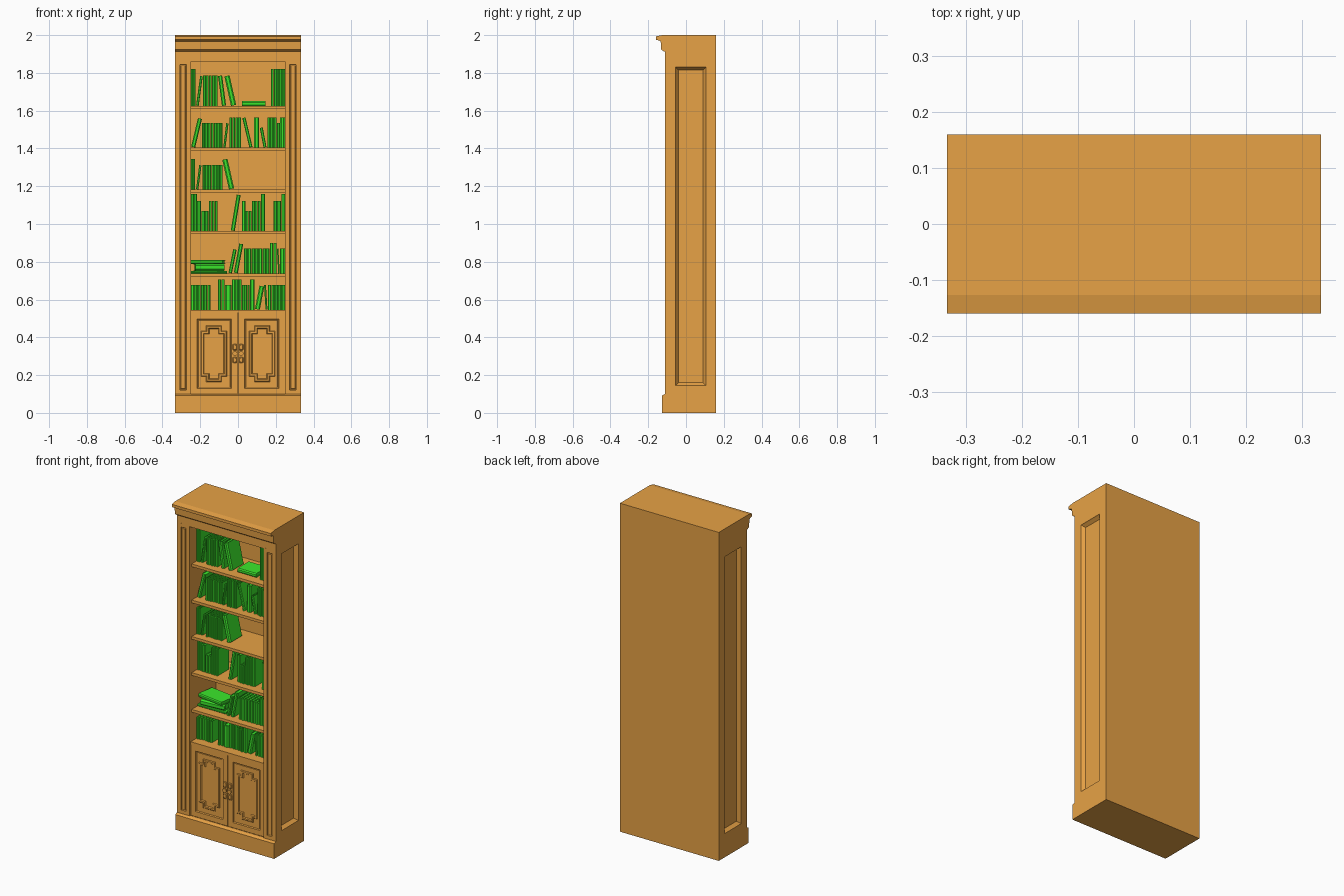
import bpy, bmesh, math, random
from mathutils import Matrix, Vector

random.seed(4)
if "Cube" in bpy.data.objects:
    bpy.data.objects.remove(bpy.data.objects["Cube"], do_unlink=True)


def make_material(name, rgb):
    mat = bpy.data.materials.new(name)
    mat.use_nodes = True
    mat.diffuse_color = (*rgb, 1)
    mat.node_tree.nodes["Principled BSDF"].inputs["Base Color"].default_value = (*rgb, 1)
    return mat


WOOD = make_material("honey wood", (0.82, 0.37, 0.062))
GREEN = make_material("book green", (0.045, 0.82, 0.025))


def finish(name, bm, mat):
    bmesh.ops.recalc_face_normals(bm, faces=bm.faces)
    mesh = bpy.data.meshes.new(name)
    bm.to_mesh(mesh)
    bm.free()
    mesh.materials.append(mat)
    obj = bpy.data.objects.new(name, mesh)
    bpy.context.collection.objects.link(obj)
    return obj


def add_box(bm, low, high, transform=Matrix()):
    low, high = Vector(low), Vector(high)
    scale = Matrix.Diagonal((*(high - low), 1))
    matrix = transform @ Matrix.Translation((low + high) / 2) @ scale
    bmesh.ops.create_cube(bm, size=1, matrix=matrix)


def add_prism(bm, points, offset, transform=Matrix()):
    """Extrude a planar outline by an offset."""
    face = bm.faces.new([bm.verts.new(transform @ Vector(p)) for p in points])
    grown = bmesh.ops.extrude_face_region(bm, geom=[face])["geom"]
    verts = [v for v in grown if isinstance(v, bmesh.types.BMVert)]
    bmesh.ops.translate(bm, verts=verts, vec=transform.to_3x3() @ Vector(offset))


def box(name, low, high):
    bm = bmesh.new()
    add_box(bm, low, high)
    return finish(name, bm, WOOD)


def profile_along_x(name, points, half_width):
    bm = bmesh.new()
    add_prism(bm, [(-half_width, y, z) for y, z in points], (2 * half_width, 0, 0))
    return finish(name, bm, WOOD)


def outline(hu, hv, notch):
    """Rectangle outline, optionally with stepped corners."""
    points = []
    for su, sv in ((1, 1), (-1, 1), (-1, -1), (1, -1)):
        corner = [(hu, hv)]
        if notch:
            corner = [(hu, hv - notch), (hu - notch, hv - notch), (hu - notch, hv)]
        if su * sv < 0:
            corner.reverse()
        points += [(su * u, sv * v) for u, v in corner]
    return points


def moulded(name, place, hu, hv, steps, notch=0):
    """Closed panel whose face steps through (inset, depth) rings."""
    bm = bmesh.new()
    rings = [[bm.verts.new(place(u, v, depth)) for u, v in outline(hu - inset, hv - inset, notch)]
             for inset, depth in steps]
    count = len(rings[0])
    for a, b in zip(rings, rings[1:]):
        for i in range(count):
            j = (i + 1) % count
            bm.faces.new((a[i], a[j], b[j], b[i]))
    bm.faces.new(rings[0])
    bm.faces.new(rings[-1])
    return finish(name, bm, WOOD)


def front_panel(name, cx, cz, hu, hv, steps, notch=0):
    return moulded(name, lambda u, v, d: (cx + u, d, cz + v), hu, hv, steps, notch)


# Case: plinth, cornice, lintel, back
W = 0.333
profile_along_x("plinth", [(0.16, 0), (-0.128, 0), (-0.128, 0.092), (-0.113, 0.099),
                           (-0.1, 0.099), (-0.1, 0.09), (0.16, 0.09)], W)
profile_along_x("cornice", [(0.16, 1.885), (-0.11, 1.885), (-0.11, 1.912), (-0.12, 1.915),
                            (-0.132, 1.924), (-0.134, 1.967), (-0.143, 1.971), (-0.16, 1.976),
                            (-0.16, 1.993), (-0.127, 2), (0.16, 2)], W)
box("lintel", (-0.332, -0.1095, 1.86), (0.332, 0.15, 1.886))
box("back_panel", (-0.332, 0.145, 0.085), (0.332, 0.16, 1.89))

# Sides with sunken panels, inner walls and fluted pilasters
for side, s in (("left", 1), ("right", -1)):
    moulded(side + "_side", lambda u, v, d: (s * d, 0.025 + u, 0.9875 + v), 0.135, 0.8975,
            [(0, 0.306), (0, W), (0.055, W), (0.058, 0.328), (0.07, 0.312)])
    box(side + "_inner_wall", (min(s * 0.25, s * 0.31), -0.1, 0.09),
        (max(s * 0.25, s * 0.31), 0.15, 1.88))
    front_panel(side + "_pilaster", s * 0.2915, 0.982, 0.0415, 0.884,
                [(0, -0.09), (0, -0.11), (0.0225, -0.11), (0.0245, -0.102),
                 (0.0285, -0.102), (0.0305, -0.108)])

# Shelves and cupboard
SHELVES = [0.546, 0.739, 0.963, 1.183, 1.405, 1.625]
for number, top in enumerate(SHELVES):
    box("shelf_%d" % (number + 1), (-0.25, -0.088 if number else -0.098, top - 0.017),
        (0.25, 0.146, top))
box("cupboard_body", (-0.25, -0.078, 0.09), (0.25, 0.146, 0.53))

# Doors with stepped panels, handles on the meeting stiles
for side, s in (("left", 1), ("right", -1)):
    front_panel(side + "_door", s * 0.1255, 0.314, 0.1235, 0.2155,
                [(0, -0.075), (0, -0.098), (0.0315, -0.098), (0.0345, -0.09),
                 (0.0385, -0.09), (0.0395, -0.092)])
    front_panel(side + "_door_stepped_panel", s * 0.1275, 0.313, 0.069, 0.149,
                [(0, -0.085), (0, -0.094), (0.004, -0.098), (0.013, -0.098),
                 (0.017, -0.092)], notch=0.028)
    for spot, z in (("upper", 0.348), ("lower", 0.28)):
        front_panel(side + "_handle_" + spot + "_plate", s * 0.016, z, 0.012, 0.017,
                    [(0, -0.095), (0, -0.1), (0.004, -0.104)], notch=0.004)
    bm = bmesh.new()
    turn = Matrix.Translation((s * 0.016, -0.1, 0.314)) @ Matrix.Rotation(math.pi / 2, 4, "X")
    bmesh.ops.create_cone(bm, cap_ends=True, segments=12, radius1=0.009, radius2=0.013,
                          depth=0.016, matrix=turn)
    finish(side + "_knob", bm, WOOD)

# Books
SMALL, MEDIUM, TALL, HUGE = 0.105, 0.13, 0.16, 0.195


def add_book(bm, thick, height, transform, depth=0.11):
    """Wrapped cover with a rounded spine, recessed pages."""
    cover, lip, bulge = min(0.003, thick / 5), 0.004, thick / 4
    inner = bulge + cover
    cover_outline = [(0, depth, 0), (0, bulge, 0), (bulge, 0, 0), (thick - bulge, 0, 0),
                     (thick, bulge, 0), (thick, depth, 0), (thick - cover, depth, 0),
                     (thick - cover, inner, 0), (cover, inner, 0), (cover, depth, 0)]
    add_prism(bm, cover_outline, (0, 0, height), transform)
    add_box(bm, (cover, inner, lip), (thick - cover, depth - lip, height - lip), transform)


def stand(bm, z, x0, x1, height, count=1):
    thick = (x1 - x0) / count
    for i in range(count):
        y = -0.042 + random.uniform(-0.004, 0.004)
        place = Matrix.Translation((x0 + i * thick, y, z))
        add_book(bm, thick - 0.0008, height, place)


def lean(bm, z, bottom, top, height, thick=0.02):
    angle = math.atan((top - bottom) / height)
    lift = thick * math.sin(max(angle, 0))
    place = Matrix.Translation((bottom, -0.042, z + lift)) @ Matrix.Rotation(angle, 4, "Y")
    add_book(bm, thick, height - lift, place)


def lay(bm, z, x0, x1, rise, thick, yaw=0.0):
    middle = Matrix.Translation(((x0 + x1) / 2, 0.015, z + rise + thick))
    turn = Matrix.Rotation(yaw, 4, "Z") @ Matrix.Translation(((x0 - x1) / 2, -0.05, 0))
    add_book(bm, thick, x1 - x0, middle @ turn @ Matrix.Rotation(math.pi / 2, 4, "Y"))


def fill_shelf(name, level, *groups):
    bm = bmesh.new()
    for kind, *values in groups:
        kind(bm, SHELVES[level], *values)
    finish(name, bm, GREEN)


fill_shelf("books_top_shelf", 5,
           (stand, -0.249, -0.225, HUGE, 2), (lean, -0.222, -0.2, TALL, 0.014),
           (stand, -0.185, -0.108, TALL, 5), (lean, -0.085, -0.106, TALL, 0.022),
           (lean, -0.037, -0.073, TALL, 0.028),
           (lay, 0.02, 0.145, 0, 0.025), (stand, 0.175, 0.249, HUGE, 5))
fill_shelf("books_fifth_shelf", 4,
           (lean, -0.248, -0.21, TALL, 0.022), (stand, -0.19, -0.082, MEDIUM, 7),
           (lean, -0.078, -0.062, MEDIUM, 0.012), (stand, -0.046, 0.017, TALL, 4),
           (lean, 0.06, 0.022, TALL, 0.017), (stand, 0.085, 0.112, TALL),
           (lean, 0.135, 0.115, SMALL, 0.016), (stand, 0.155, 0.205, TALL, 3),
           (stand, 0.206, 0.222, MEDIUM), (stand, 0.223, 0.249, TALL))
fill_shelf("books_fourth_shelf", 3,
           (stand, -0.249, -0.226, TALL, 2), (lean, -0.222, -0.205, MEDIUM, 0.012),
           (stand, -0.187, -0.08, MEDIUM, 7), (lean, -0.048, -0.084, TALL, 0.028))
fill_shelf("books_third_shelf", 2,
           (stand, -0.249, -0.217, HUGE, 2), (stand, -0.216, -0.195, TALL),
           (stand, -0.194, -0.155, SMALL, 2), (stand, -0.154, -0.107, TALL, 3),
           (lean, -0.038, -0.006, HUGE, 0.021), (stand, 0.02, 0.04, TALL),
           (stand, 0.041, 0.073, SMALL, 2), (stand, 0.074, 0.121, TALL, 3),
           (stand, 0.122, 0.143, HUGE), (stand, 0.187, 0.228, TALL, 2),
           (stand, 0.229, 0.249, HUGE))
fill_shelf("books_second_shelf", 1,
           (lay, -0.248, -0.058, 0, 0.013), (lay, -0.23, -0.076, 0.013, 0.036, 0.08),
           (lay, -0.246, -0.074, 0.049, 0.022, -0.15),
           (lean, -0.05, -0.024, MEDIUM, 0.018), (lean, -0.022, 0.008, TALL, 0.021),
           (stand, 0.032, 0.168, MEDIUM, 7), (stand, 0.169, 0.205, TALL, 2),
           (lean, 0.213, 0.206, MEDIUM, 0.008), (stand, 0.222, 0.249, MEDIUM))
fill_shelf("books_first_shelf", 0,
           (stand, -0.249, -0.145, MEDIUM, 6), (stand, -0.106, -0.07, TALL, 2),
           (stand, -0.069, -0.033, MEDIUM), (stand, -0.032, 0.02, TALL, 3),
           (stand, 0.021, 0.063, MEDIUM, 3), (stand, 0.064, 0.088, TALL),
           (lean, 0.09, 0.115, MEDIUM, 0.026), (lean, 0.146, 0.138, MEDIUM, 0.01),
           (stand, 0.158, 0.249, MEDIUM, 5))
